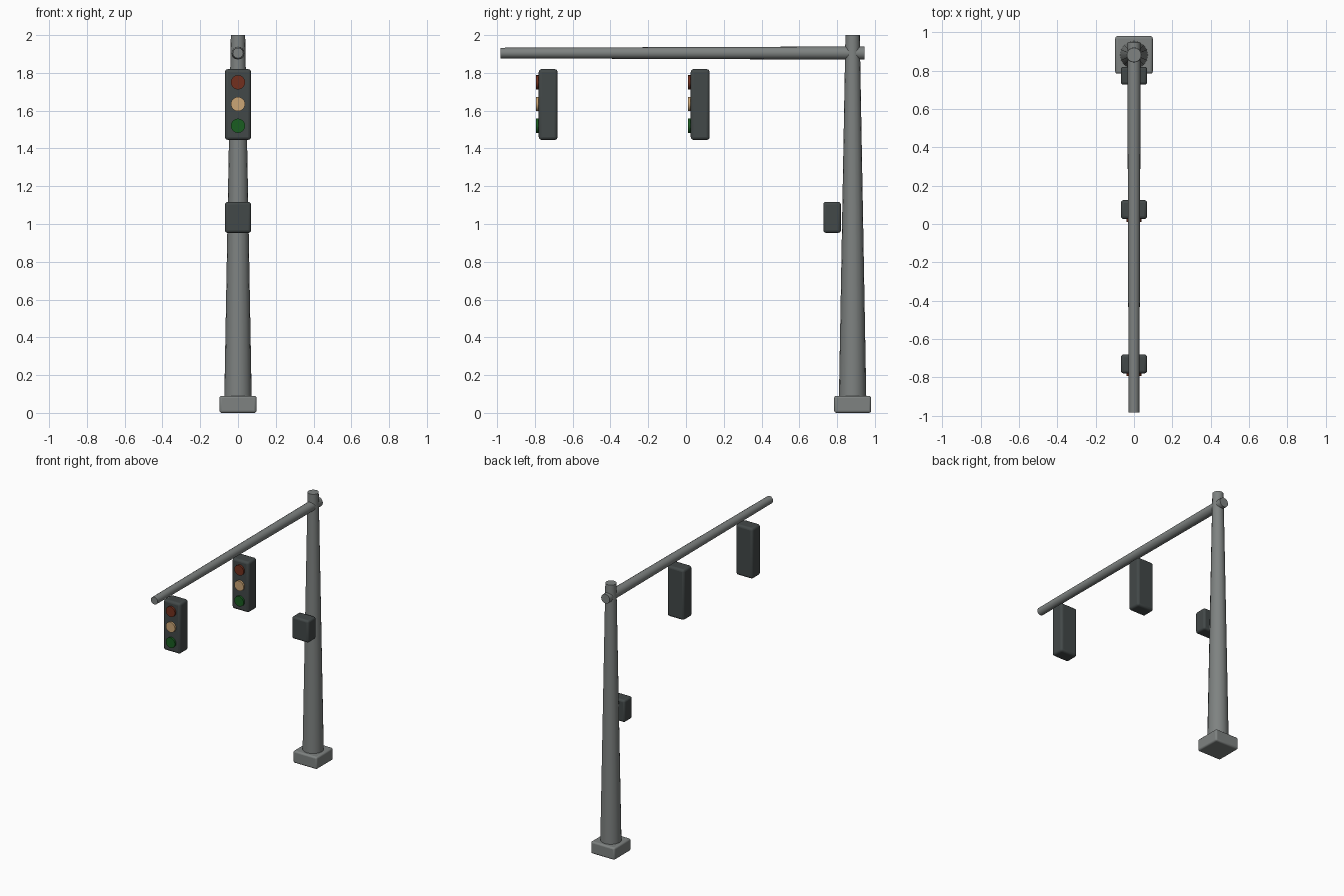
import bpy, math
from mathutils import Vector

if "Cube" in bpy.data.objects:
    bpy.data.objects.remove(bpy.data.objects["Cube"])


def material(name, r, g, b):
    m = bpy.data.materials.new(name)
    m.diffuse_color = (r, g, b, 1)
    m.use_nodes = True
    m.node_tree.nodes["Principled BSDF"].inputs["Base Color"].default_value = m.diffuse_color
    return m


STEEL = material("grey steel", 0.21, 0.225, 0.22)
DARK = material("dark housing", 0.055, 0.065, 0.065)
RED = material("red lens", 0.17, 0.03, 0.013)
AMBER = material("amber lens", 0.60, 0.38, 0.18)
GREEN = material("green lens", 0.01, 0.11, 0.015)


def finish(name, mat):
    ob = bpy.context.object
    ob.name = name
    ob.data.materials.append(mat)
    bpy.ops.object.shade_smooth_by_angle(angle=math.radians(40))
    return ob


def box(name, lo, hi, bevel, mat):
    lo, hi = Vector(lo), Vector(hi)
    bpy.ops.mesh.primitive_cube_add(size=1, location=(lo + hi) / 2)
    bpy.context.object.scale = hi - lo
    bpy.ops.object.transform_apply(location=False, rotation=False, scale=True)
    mod = bpy.context.object.modifiers.new("rounded edges", "BEVEL")
    mod.width, mod.segments = bevel, 3
    return finish(name, mat)


def tube(name, start, end, r1, r2, sides, mat):
    a, b = Vector(start), Vector(end)
    bpy.ops.mesh.primitive_cone_add(vertices=sides, radius1=r1, radius2=r2,
                                    depth=(b - a).length, location=(a + b) / 2)
    ob = bpy.context.object
    ob.rotation_euler = (b - a).to_track_quat('Z', 'Y').to_euler()
    return finish(name, mat)


POLE_Y = 0.882

# Footing, tapered pole and mast arm
box("base_plinth", (-0.098, POLE_Y - 0.098, 0), (0.098, POLE_Y + 0.098, 0.09), 0.012, STEEL)
tube("pole", (0, POLE_Y, 0.05), (0, POLE_Y, 2.0), 0.073, 0.038, 16, STEEL)
tube("mast_arm", (0, 0.946, 1.905), (0, -0.983, 1.905), 0.035, 0.028, 16, STEEL)

# Control cabinet on the pole
box("control_box", (-0.069, 0.727, 0.953), (0.069, 0.82, 1.117), 0.014, DARK)

# Two signal heads, each with three lenses
for label, y in (("outer", -0.78), ("inner", 0.025)):
    box(label + "_signal_housing", (-0.069, y, 1.445), (0.069, y + 0.1, 1.82), 0.016, DARK)
    for color, z, mat in (("red", 1.75, RED), ("amber", 1.635, AMBER), ("green", 1.52, GREEN)):
        tube(f"{label}_{color}_lens", (0, y + 0.02, z), (0, y - 0.014, z), 0.038, 0.038, 16, mat)
